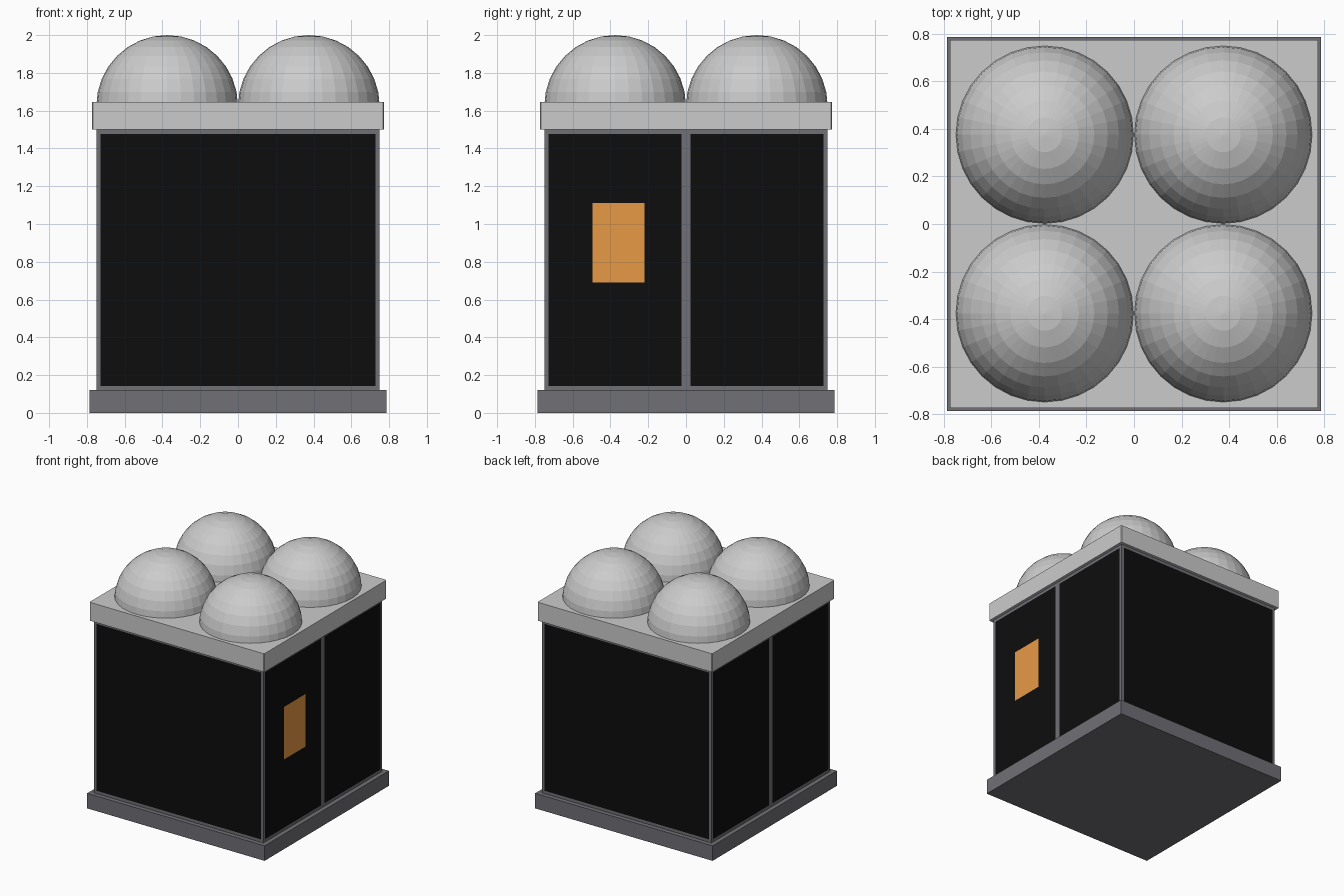
import bpy, bmesh

if "Cube" in bpy.data.objects:
    bpy.data.objects.remove(bpy.data.objects["Cube"])

def material(name, rgb):
    m = bpy.data.materials.new(name)
    m.diffuse_color = (*rgb, 1)
    m.use_nodes = True
    m.node_tree.nodes["Principled BSDF"].inputs["Base Color"].default_value = m.diffuse_color
    return m

DARK = material("dark_grey", (0.16, 0.16, 0.18))
BLACK = material("black", (0.004, 0.004, 0.004))
ORANGE = material("orange", (0.8, 0.32, 0.06))

def finish(bm, name, *mats):
    mesh = bpy.data.meshes.new(name)
    bm.normal_update()
    bm.to_mesh(mesh)
    bm.free()
    for m in mats:
        mesh.materials.append(m)
    ob = bpy.data.objects.new(name, mesh)
    bpy.context.collection.objects.link(ob)
    return ob

def box_bm(half, z0, z1):
    bm = bmesh.new()
    bmesh.ops.create_cube(bm, size=1)
    for v in bm.verts:
        v.co = (v.co.x * 2 * half, v.co.y * 2 * half, z1 if v.co.z > 0 else z0)
    return bm

# plinth
finish(box_bm(0.785, 0, 0.12), "base", DARK)

# cabin: split the two sides down the middle, then inset black panels in a flat frame
bm = box_bm(0.75, 0.12, 1.5)
bmesh.ops.bisect_plane(bm, geom=bm.verts[:] + bm.edges[:] + bm.faces[:],
                       plane_co=(0, 0, 0), plane_no=(0, 1, 0))
bm.normal_update()
halves = [f for f in bm.faces if abs(f.normal.x) > 0.5]
ends = [f for f in bm.faces if abs(f.normal.y) > 0.5]
walls = halves + ends
bmesh.ops.inset_individual(bm, faces=walls, thickness=0.023, use_even_offset=True)
for f in walls:
    f.material_index = 1
finish(bm, "cabin_walls", DARK, BLACK)

# orange window on the right side
bm = bmesh.new()
bm.faces.new([bm.verts.new((0.752, y, z)) for y, z in
              ((-0.495, 0.69), (-0.22, 0.69), (-0.22, 1.11), (-0.495, 1.11))])
finish(bm, "window", ORANGE)

# roof slab with slightly softened corners
bm = box_bm(0.773, 1.5, 1.647)
corners = [e for e in bm.edges if abs(e.verts[0].co.z - e.verts[1].co.z) > 0.1]
bmesh.ops.bevel(bm, geom=corners, offset=0.006, segments=1, affect='EDGES')
finish(bm, "roof_slab")

# four faceted domes, cut flat inside the roof
for i, (sx, sy) in enumerate(((-1, -1), (1, -1), (-1, 1), (1, 1))):
    bm = bmesh.new()
    bmesh.ops.create_uvsphere(bm, u_segments=32, v_segments=16, radius=0.375)
    low = [v for v in bm.verts if v.co.z < -0.01]
    bmesh.ops.delete(bm, geom=low, context='VERTS')
    dome = finish(bm, f"roof_dome_{i + 1}")
    dome.location = (sx * 0.375, sy * 0.375, 1.625)
